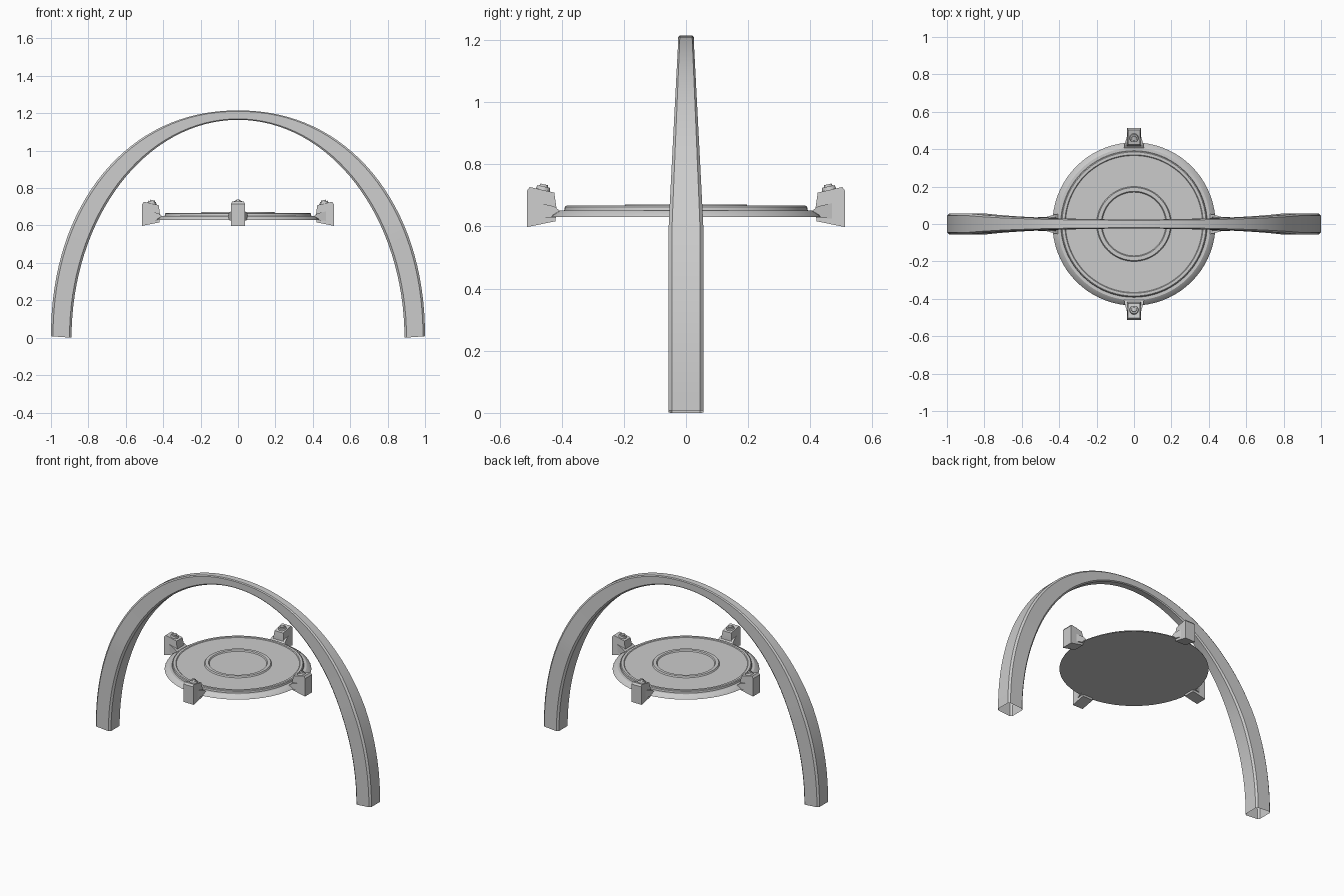
import bpy, bmesh, math
from mathutils import Matrix, Vector

cube = bpy.data.objects.get("Cube")
if cube:
    bpy.data.objects.remove(cube, do_unlink=True)

grey = bpy.data.materials.new("light_grey")
grey.use_nodes = True
colour = (0.6, 0.6, 0.6, 1)
grey.diffuse_color = colour
grey.node_tree.nodes["Principled BSDF"].inputs["Base Color"].default_value = colour


def finish(bm, name, angle=30, fix_normals=True):
    if fix_normals:
        bmesh.ops.recalc_face_normals(bm, faces=bm.faces)
    mesh = bpy.data.meshes.new(name)
    bm.to_mesh(mesh)
    bm.free()
    mesh.materials.append(grey)
    obj = bpy.data.objects.new(name, mesh)
    bpy.context.collection.objects.link(obj)
    bpy.ops.object.select_all(action='DESELECT')
    obj.select_set(True)
    bpy.context.view_layer.objects.active = obj
    bpy.ops.object.shade_smooth_by_angle(angle=math.radians(angle))
    return obj


def oval(a, h, n, t):
    c, s = math.cos(t), max(math.sin(t), 0)
    return Vector((math.copysign(a * abs(c) ** (2 / n), c), 0, h * s ** (2 / n)))


def arch(steps=64, chamfer=0.1):
    """Tapering hollow arch with chamfered corners and open feet."""
    bm = bmesh.new()
    rings = []
    for i in range(steps + 1):
        t = math.pi * i / steps
        outer, inner = oval(1, 1.215, 2.13, t), oval(0.89, 1.165, 2.0, t)
        if i in (0, steps):
            outer.z = 0.008
        mid_z = (outer.z + inner.z) / 2
        taper = min(max((mid_z - 0.58) / 0.6, 0), 1)
        half = 0.056 - 0.031 * taper
        k = chamfer
        corners = [(0, 1 - 2 * k), (k, 1), (1 - k, 1), (1, 1 - 2 * k)]
        section = corners + [(d, -w) for d, w in reversed(corners)]
        rings.append([bm.verts.new(outer.lerp(inner, d) + Vector((0, w * half, 0)))
                      for d, w in section])
    for a, b in zip(rings, rings[1:]):
        for j in range(len(a)):
            k = (j + 1) % len(a)
            bm.faces.new((a[j], a[k], b[k], b[j]))
    finish(bm, "arch", 25)


def platform():
    """Round platform turned from a stepped profile."""
    profile = [(0, .63), (.436, .63), (.432, .637), (.408, .652), (.392, .652),
               (.39, .663), (.385, .667), (.37, .667), (.366, .663),
               (.2, .663), (.195, .671), (.175, .671), (.17, .664), (0, .664)]
    bm = bmesh.new()
    verts = [bm.verts.new((r, 0, z)) for r, z in profile]
    edges = [bm.edges.new(pair) for pair in zip(verts, verts[1:])]
    bmesh.ops.spin(bm, geom=verts + edges, cent=(0, 0, 0), axis=(0, 0, 1),
                   angle=2 * math.pi, steps=72)
    bmesh.ops.remove_doubles(bm, verts=bm.verts, dist=0.0005)
    finish(bm, "platform")


def prism(bm, points):
    """Solid across x from (radius, height, half width) points."""
    sides = [[bm.verts.new((s * w, -r, z)) for r, z, w in points] for s in (-1, 1)]
    bm.faces.new(sides[0])
    bm.faces.new(sides[1][::-1])
    for j in range(len(points)):
        k = (j + 1) % len(points)
        bm.faces.new((sides[0][j], sides[0][k], sides[1][k], sides[1][j]))


def clamp(name, angle):
    turn = Matrix.Rotation(angle, 4, 'Z')
    # Block with sloping top and bottom
    bm = bmesh.new()
    w = 0.037
    prism(bm, [(.512, .598, w), (.512, .715, w), (.503, .727, w * .85),
               (.424, .709, w * .85), (.417, .66, w), (.42, .617, w)])
    bm.transform(turn)
    finish(bm, name + "_block", 20)
    # Flared foot gripping the platform rim
    bm = bmesh.new()
    prism(bm, [(.47, .625, w), (.47, .675, w), (.425, .665, .05),
               (.405, .65, .053), (.415, .63, .053)])
    bm.transform(turn)
    finish(bm, name + "_foot", 20)
    # Tilted round button on a wider collar
    bm = bmesh.new()
    for radius, height, lift in ((.024, .012, .004), (.014, .008, .013)):
        bmesh.ops.create_cone(bm, cap_ends=True, segments=20, radius1=radius,
                              radius2=radius * .88, depth=height,
                              matrix=Matrix.Translation((0, 0, lift)))
    tilt = Matrix.Rotation(math.radians(-12), 4, 'X')
    bm.transform(turn @ Matrix.Translation((0, -.46, .719)) @ tilt)
    finish(bm, name + "_button")


arch()
platform()
for index, side in enumerate(("front", "left", "back", "right")):
    clamp(side + "_clamp", index * math.pi / 2)
